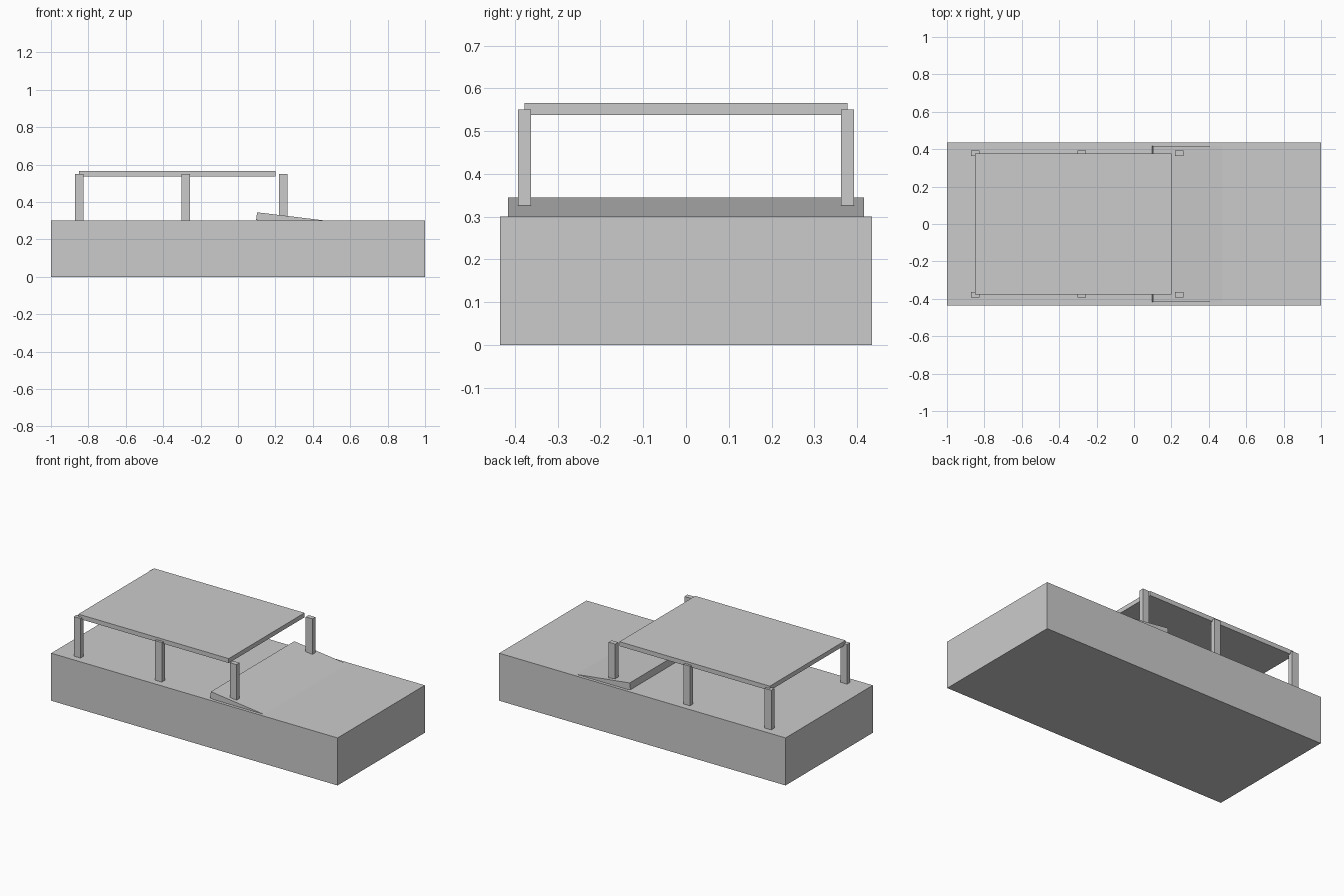
import bpy, math

if "Cube" in bpy.data.objects:
    bpy.data.objects.remove(bpy.data.objects["Cube"])

grey = bpy.data.materials.new("plain_grey")
grey.diffuse_color = (0.6, 0.6, 0.6, 1)
grey.use_nodes = True
grey.node_tree.nodes["Principled BSDF"].inputs["Base Color"].default_value = grey.diffuse_color


def box(name, center, size, tilt=0.0):
    """Box with real dimensions, optionally tilted about the y axis."""
    bpy.ops.mesh.primitive_cube_add(size=1, location=center)
    ob = bpy.context.object
    ob.name = name
    ob.scale = size
    bpy.ops.object.transform_apply(location=False, rotation=False, scale=True)
    ob.rotation_euler.y = tilt
    ob.data.materials.append(grey)
    return ob


# Main body block
box("body", (0, 0, 0.15), (2, 0.87, 0.30))

# Roof slab
box("roof", (-0.325, 0, 0.551), (1.05, 0.756, 0.028))

# Roof posts, three on each side
for label, x in (("rear", -0.848), ("middle", -0.28), ("front", 0.242)):
    for side, s in (("left", 1), ("right", -1)):
        box(f"{label}_post_{side}", (x, s * 0.378, 0.425), (0.046, 0.03, 0.25))

# Tilted windscreen panel, its lower end sunk into the body
tilt = math.radians(6.9)
length, thick = 0.40, 0.042
cx = 0.102 + length / 2 * math.cos(tilt) - thick / 2 * math.sin(tilt)
cz = 0.345 - length / 2 * math.sin(tilt) - thick / 2 * math.cos(tilt)
box("windscreen", (cx, 0, cz), (length, 0.832, thick), tilt)
